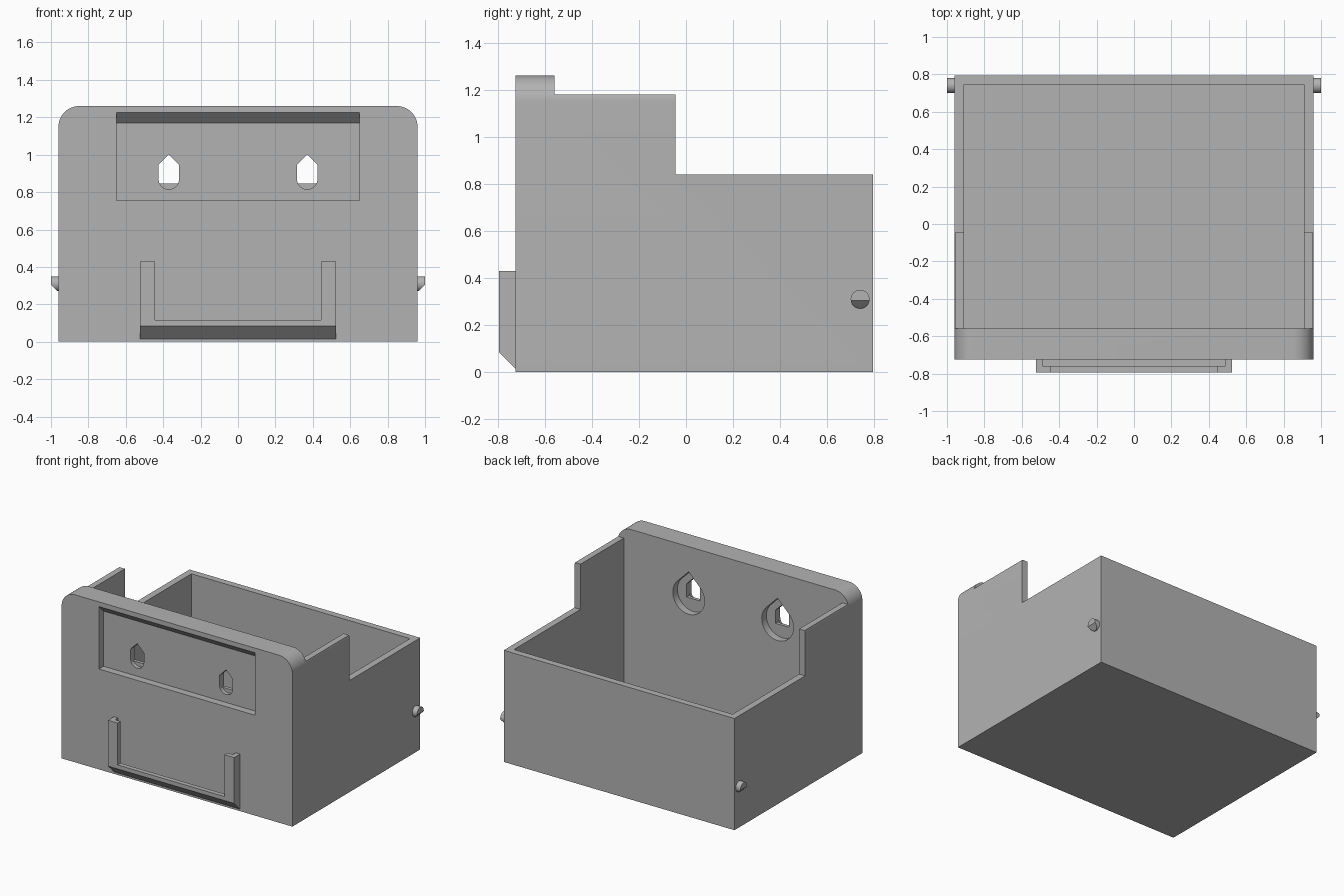
import bpy, bmesh
from math import sin, cos, pi, radians
from mathutils import Vector

cube = bpy.data.objects.get("Cube")
if cube:
    bpy.data.objects.remove(cube, do_unlink=True)

grey = bpy.data.materials.new("plain grey")
grey.use_nodes = True
grey.diffuse_color = (0.45, 0.45, 0.45, 1)
grey.node_tree.nodes["Principled BSDF"].inputs["Base Color"].default_value = (0.45, 0.45, 0.45, 1)


def prism(name, points, axis, start, end):
    """Extrude a 2D outline along x, y or z."""
    place = {"x": lambda a, b, d: (d, a, b),
             "y": lambda a, b, d: (a, d, b),
             "z": lambda a, b, d: (a, b, d)}[axis]
    bm = bmesh.new()
    face = bm.faces.new([bm.verts.new(place(a, b, start)) for a, b in points])
    new = bmesh.ops.extrude_face_region(bm, geom=[face])["geom"]
    shift = Vector(place(0, 0, end - start))
    bmesh.ops.translate(bm, vec=shift, verts=[v for v in new if isinstance(v, bmesh.types.BMVert)])
    bmesh.ops.recalc_face_normals(bm, faces=bm.faces)
    mesh = bpy.data.meshes.new(name)
    bm.to_mesh(mesh)
    bm.free()
    mesh.materials.append(grey)
    obj = bpy.data.objects.new(name, mesh)
    bpy.context.collection.objects.link(obj)
    return obj


def rect(a0, a1, b0, b1):
    return [(a0, b0), (a1, b0), (a1, b1), (a0, b1)]


def arc(ca, cb, r, start, end, steps):
    angles = [radians(start + (end - start) * i / steps) for i in range(steps + 1)]
    return [(ca + r * cos(t), cb + r * sin(t)) for t in angles]


def select(obj):
    bpy.ops.object.select_all(action="DESELECT")
    obj.select_set(True)
    bpy.context.view_layer.objects.active = obj


def combine(target, tool, operation="DIFFERENCE"):
    """Apply a boolean and throw the tool away."""
    mod = target.modifiers.new("cut", "BOOLEAN")
    mod.operation, mod.solver, mod.object = operation, "EXACT", tool
    select(target)
    bpy.ops.object.modifier_apply(modifier=mod.name)
    bpy.data.objects.remove(tool, do_unlink=True)


def smooth(obj):
    select(obj)
    bpy.ops.object.shade_smooth_by_angle(angle=radians(30))


FRONT, INNER, BACK = -0.725, -0.56, 0.795
POCKET, WEB, RECESS = -0.67, -0.64, -0.615

# Box body with rounded upper corners, stepped down towards the back
outline = [(-0.96, 0), (0.96, 0)] + arc(0.85, 1.15, 0.11, 0, 90, 12) + arc(-0.85, 1.15, 0.11, 90, 180, 12)
body = prism("box_body", outline, "y", FRONT, BACK)
steps = [(INNER, 1.4), (INNER, 1.18), (-0.045, 1.18), (-0.045, 0.84), (1, 0.84), (1, 1.4)]
combine(body, prism("step_cutter", steps, "x", -1.2, 1.2))
combine(body, prism("cavity_cutter", rect(-0.91, 0.91, INNER, 0.745), "z", 0.05, 1.5))

# Shallow front pocket with a sloping top
pocket = [(FRONT - 0.05, 0.755), (POCKET, 0.755), (POCKET, 1.17), (FRONT, 1.225), (FRONT - 0.05, 1.275)]
combine(body, prism("pocket_cutter", pocket, "x", -0.65, 0.65))

# Hanging holes: pointed slot, flat-bottomed web, teardrop recess behind
for x in (-0.37, 0.37):
    tip = [(x + 0.055, 0.945), (x, 1.0), (x - 0.055, 0.945)]
    slot = arc(x, 0.87, 0.055, 180, 360, 16) + tip
    flat = rect(x - 0.055, x + 0.055, 0.845, 0.9)[:2] + tip
    drop = arc(x, 0.883, 0.132, 135, 405, 32) + [(x, 0.883 + 0.132 * 2 ** 0.5)]
    combine(body, prism("slot_cutter", slot, "y", POCKET - 0.03, WEB))
    combine(body, prism("web_cutter", flat, "y", WEB - 0.01, RECESS + 0.01))
    combine(body, prism("recess_cutter", drop, "y", RECESS, INNER + 0.03))
smooth(body)

# Label holder: U-shaped rail, chamfered below, with a groove behind its lip
rail = [(FRONT, 0.015), (-0.795, 0.085), (-0.795, 0.43), (FRONT, 0.43)]
holder = prism("label_holder", rail, "x", -0.525, 0.525)
combine(holder, prism("window_cutter", rect(-0.445, 0.445, 0.115, 0.6), "y", -0.9, -0.6))
combine(holder, prism("groove_cutter", rect(-0.49, 0.49, 0.085, 0.6), "y", -0.76, -0.6))

# Side pegs, cut away at a slope underneath
for side, label in ((-1, "right"), (1, "left")):
    peg = prism(label + "_peg", arc(0.74, 0.31, 0.04, 0, 348.75, 31), "x", side * 0.95, side * 1.0)
    wedge = [(side * 1.05, 0.355), (side * 0.9, 0.205), (side * 1.05, 0.205)]
    combine(peg, prism("wedge_cutter", wedge, "y", 0.6, 0.9))
    smooth(peg)
